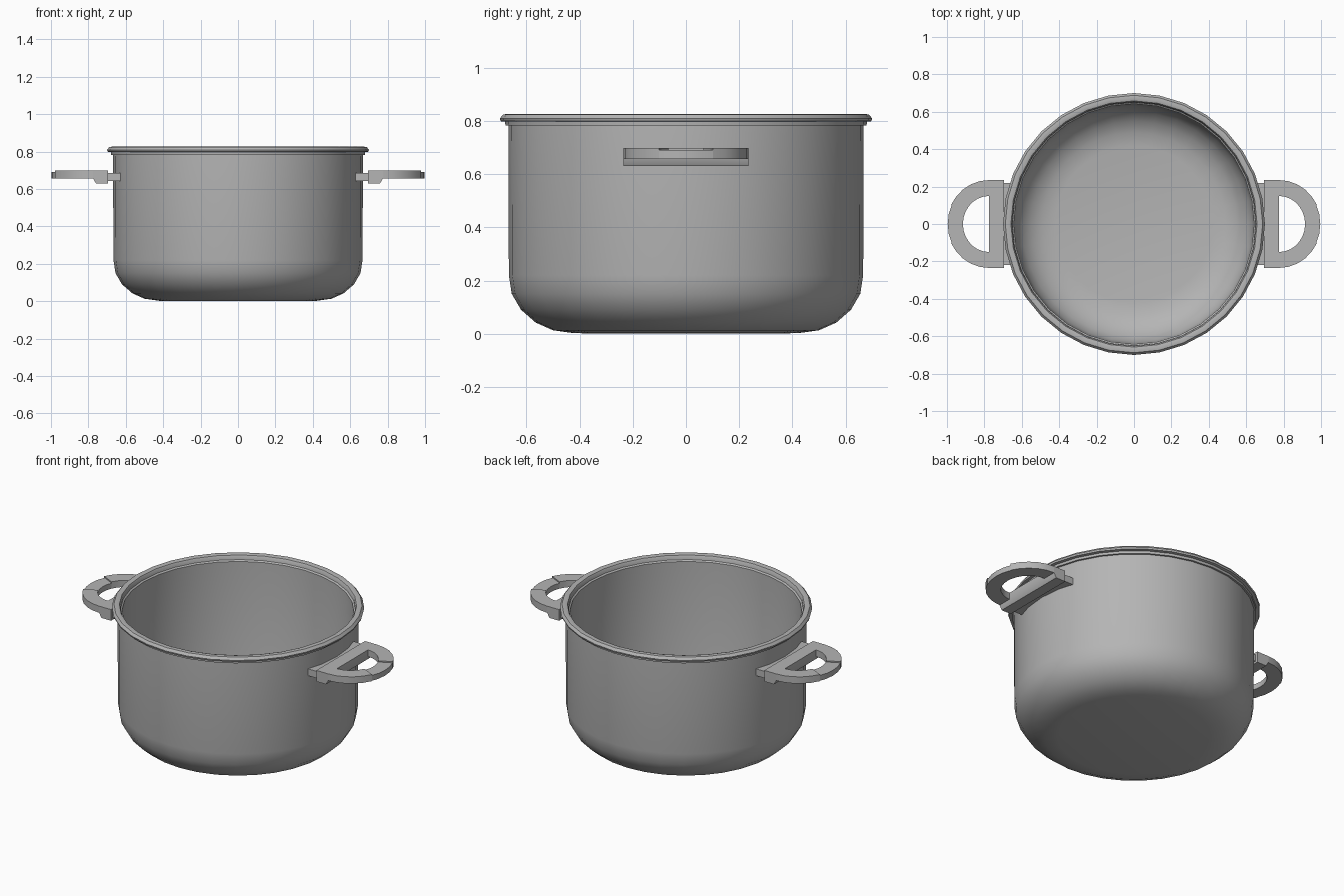
import bpy, bmesh
from math import sin, cos, pi, sqrt, radians

cube = bpy.data.objects.get("Cube")
if cube:
    bpy.data.objects.remove(cube, do_unlink=True)

steel = bpy.data.materials.new("grey steel")
steel.use_nodes = True
grey = (0.46, 0.46, 0.46, 1)
steel.diffuse_color = grey
steel.node_tree.nodes["Principled BSDF"].inputs["Base Color"].default_value = grey


def finish(bm, name, angle):
    bmesh.ops.recalc_face_normals(bm, faces=bm.faces)
    mesh = bpy.data.meshes.new(name)
    bm.to_mesh(mesh)
    bm.free()
    mesh.materials.append(steel)
    ob = bpy.data.objects.new(name, mesh)
    bpy.context.collection.objects.link(ob)
    bpy.ops.object.select_all(action='DESELECT')
    ob.select_set(True)
    bpy.context.view_layer.objects.active = ob
    bpy.ops.object.shade_smooth_by_angle(angle=radians(angle))
    return ob


def lathe(name, profile, closed=False, steps=32):
    bm = bmesh.new()
    verts = [bm.verts.new((r, 0, z)) for r, z in profile]
    edges = [bm.edges.new(p) for p in zip(verts, verts[1:])]
    if closed:
        edges.append(bm.edges.new((verts[-1], verts[0])))
    bmesh.ops.spin(bm, geom=verts + edges, cent=(0, 0, 0), axis=(0, 0, 1),
                   angle=2 * pi, steps=steps)
    bmesh.ops.remove_doubles(bm, verts=bm.verts, dist=0.0005)
    return finish(bm, name, 35)


def prism(name, points, offset):
    """Extrude a flat polygon by an offset vector."""
    bm = bmesh.new()
    face = bm.faces.new([bm.verts.new(p) for p in points])
    ext = bmesh.ops.extrude_face_region(bm, geom=[face], use_keep_orig=True)
    moved = [v for v in ext["geom"] if isinstance(v, bmesh.types.BMVert)]
    bmesh.ops.translate(bm, verts=moved, vec=offset)
    return finish(bm, name, 30)


# Pot body: outer wall, rounded base, inner floor and wall
lathe("pot_body", [
    (0.655, 0.80), (0.668, 0.79), (0.666, 0.22), (0.655, 0.15), (0.62, 0.09),
    (0.565, 0.042), (0.50, 0.013), (0.42, 0.002), (0, 0),
    (0, 0.02), (0.42, 0.022), (0.49, 0.033), (0.55, 0.06), (0.60, 0.105),
    (0.63, 0.16), (0.64, 0.22), (0.642, 0.79), (0.655, 0.80)])

# Rolled rim with a narrow collar below it
lathe("rim", [
    (0.66, 0.782), (0.679, 0.782), (0.68, 0.797), (0.697, 0.799),
    (0.70, 0.809), (0.688, 0.824), (0.673, 0.826), (0.658, 0.822),
    (0.652, 0.81), (0.65, 0.785)], closed=True)


def grip(name, side):
    """Half-round loop with a slightly sunken tip."""
    bm = bmesh.new()
    count = 14
    stations = []
    for i in range(count + 1):
        a = pi * i / count - pi / 2
        tip = 5 <= i <= 9
        if i in (5, 9):
            stations += [(a, i == 9), (a, i == 5)]
        else:
            stations.append((a, tip))
    rows = []
    for a, tip in stations:
        top, out = (0.69, 0.221) if tip else (0.698, 0.225)
        rows.append([bm.verts.new((side * (0.775 + rx * cos(a)), ry * sin(a), z))
                     for rx, ry, z in ((0.14, 0.15, 0.657), (out, 0.235, 0.657),
                                       (out, 0.235, top), (0.14, 0.15, top))])
    for r, s in zip(rows, rows[1:]):
        for j in range(4):
            k = (j + 1) % 4
            bm.faces.new((r[j], r[k], s[k], s[j]))
    return finish(bm, name, 30)


# Handles: grip loop, stepped crossbar and curved mounting bracket
for label, side in (("right", -1), ("left", 1)):
    grip(label + "_handle_grip", side)
    bar = [(0.695, 0.63), (0.76, 0.63), (0.775, 0.657), (0.775, 0.698), (0.695, 0.698)]
    prism(label + "_handle_bar", [(side * x, -0.235, z) for x, z in bar], (0, 0.47, 0))
    ys = [0.055 * i for i in range(-4, 5)]
    outline = [(side * sqrt(0.655 ** 2 - y * y), y, 0.642) for y in ys]
    outline += [(side * 0.70, 0.22, 0.642), (side * 0.70, -0.22, 0.642)]
    prism(label + "_handle_bracket", outline, (0, 0, 0.042))
